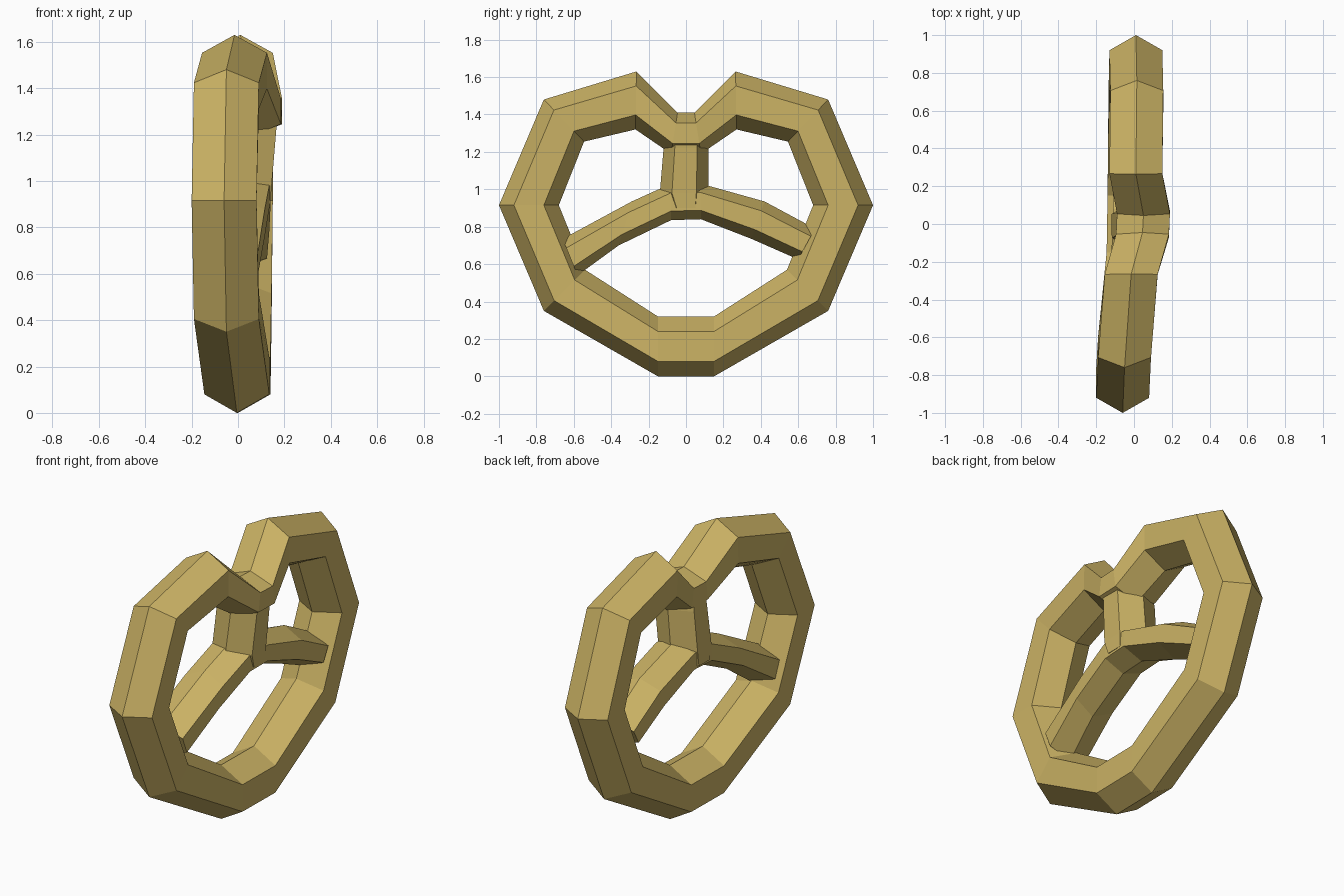
import bpy, bmesh
from mathutils import Vector

if "Cube" in bpy.data.objects:
    bpy.data.objects.remove(bpy.data.objects["Cube"])

dough = bpy.data.materials.new("dough")
dough.diffuse_color = (0.60, 0.45, 0.13, 1)
dough.use_nodes = True
dough.node_tree.nodes["Principled BSDF"].inputs["Base Color"].default_value = dough.diffuse_color


def hex_tube(name, stations, half_width, closed=False):
    """Loft hexagons; each station is (x, outer y, outer z, inner y, inner z)."""
    bm = bmesh.new()
    rings = []
    for x, oy, oz, iy, iz in stations:
        a, b = Vector((x, oy, oz)), Vector((x, iy, iz))
        ring = []
        for t, side in ((0, 0), (.25, 1), (.75, 1), (1, 0), (.75, -1), (.25, -1)):
            ring.append(bm.verts.new(a.lerp(b, t) + Vector((side * half_width, 0, 0))))
        rings.append(ring)
    pairs = list(zip(rings, rings[1:]))
    if closed:
        pairs.append((rings[-1], rings[0]))
    else:
        bm.faces.new(rings[0])
        bm.faces.new(rings[-1])
    for r, s in pairs:
        for i in range(6):
            j = (i + 1) % 6
            bm.faces.new((r[i], r[j], s[j], s[i]))
    bmesh.ops.recalc_face_normals(bm, faces=bm.faces[:])
    mesh = bpy.data.meshes.new(name)
    bm.to_mesh(mesh)
    bm.free()
    mesh.materials.append(dough)
    obj = bpy.data.objects.new(name, mesh)
    bpy.context.collection.objects.link(obj)
    return obj


# Outer loop: half profile mirrored in y, with a slight sideways lean per side
half = [(.15, 0, .15, .32), (.76, .35, .54, .57), (1.0, .915, .68, .915),
        (.76, 1.48, .545, 1.255), (.265, 1.63, .27, 1.32), (.045, 1.41, .08, 1.19)]
lean_right = (.0, .005, .01, .015, .01, .05)
lean_left = (-.005, -.05, -.06, -.05, -.015, .045)
right = [(x, *p) for x, p in zip(lean_right, half)]
left = [(x, -oy, oz, -iy, iz) for x, (oy, oz, iy, iz) in zip(lean_left, half)]
hex_tube("outer_loop", right + left[::-1], .14, closed=True)

# Twisted middle post
hex_tube("middle_post", [(.045, -.11, 1.30, .11, 1.30), (.035, -.12, 1.22, .12, 1.22),
                         (.015, -.14, .98, .12, .98), (.01, -.10, .90, .10, .90)], .13)

# Crossing arms running down to the loop on both sides
hex_tube("lower_arms", [(-.04, -.66, .735, -.58, .54), (-.01, -.29, .935, -.36, .70),
                        (.01, -.08, 1.03, -.08, .835), (.015, .08, 1.03, .08, .84),
                        (.01, .42, .935, .35, .735), (0, .69, .79, .60, .625)], .125)
